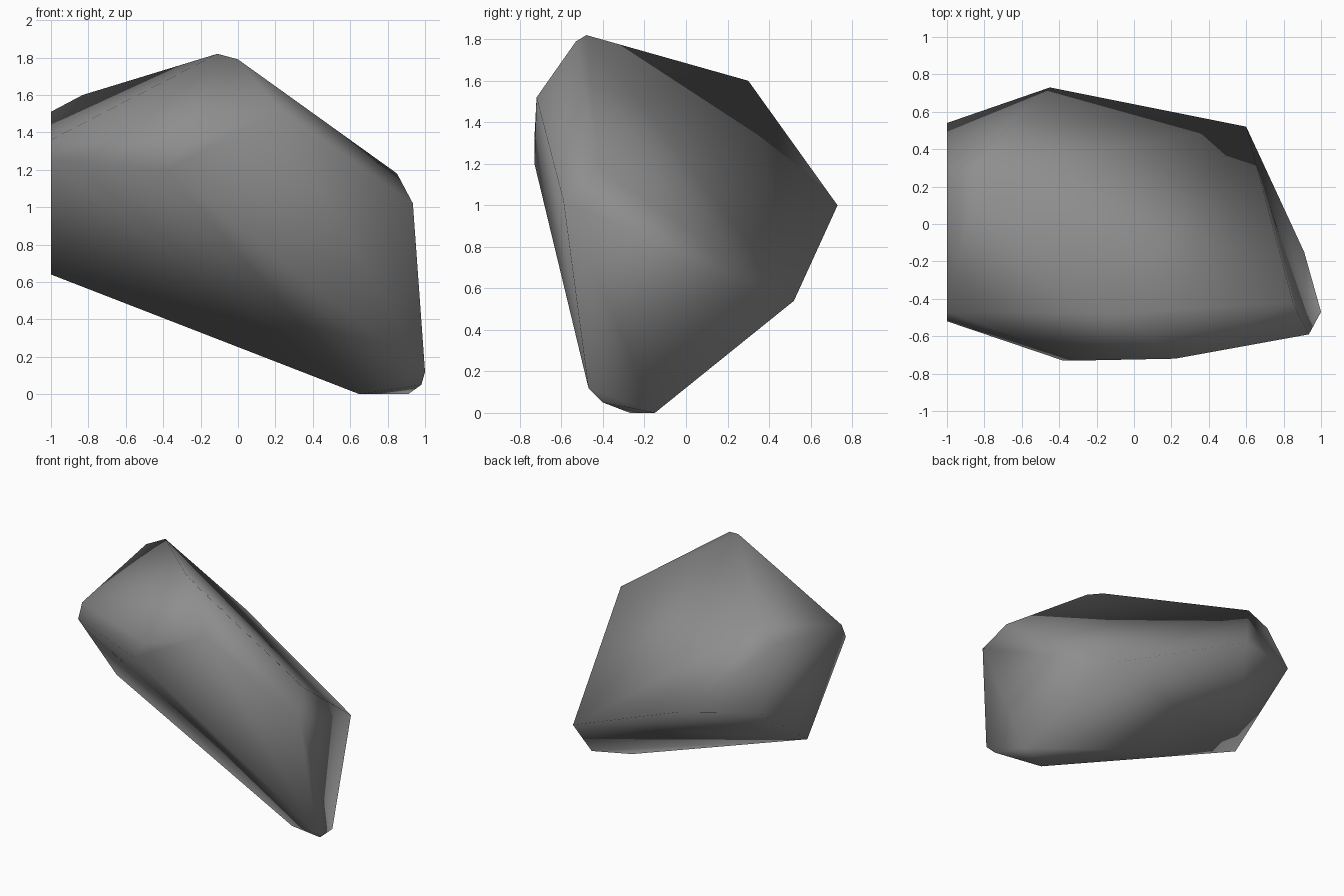
import bpy, bmesh

if "Cube" in bpy.data.objects:
    bpy.data.objects.remove(bpy.data.objects["Cube"])

# Corner points of the boulder, grouped by region
crown = [(-0.11, -0.48, 1.82), (0.0, -0.53, 1.79), (-0.83, 0.30, 1.60)]
left_cap = [(-1, 0.31, 1.51), (-1, 0.54, 1.07), (-1, -0.05, 0.64),
            (-1, -0.52, 1.25), (-1, -0.47, 1.36)]
front_ridge = [(0.22, -0.72, 1.52), (-0.28, -0.73, 1.33), (-0.38, -0.73, 1.20)]
back_ridge = [(-0.45, 0.73, 1.0), (0.60, 0.52, 0.54)]
right_end = [(0.85, -0.42, 1.18), (0.935, -0.59, 1.02), (1, -0.47, 0.12)]
foot = [(0.98, -0.40, 0.05), (0.91, -0.15, 0), (0.65, -0.27, 0)]

# Chiselled boulder: convex skin over the corners
bm = bmesh.new()
for co in crown + left_cap + front_ridge + back_ridge + right_end + foot:
    bm.verts.new(co)
hull = bmesh.ops.convex_hull(bm, input=bm.verts)
loose = [v for v in bm.verts if not v.link_faces]
bmesh.ops.delete(bm, geom=loose, context='VERTS')
bmesh.ops.recalc_face_normals(bm, faces=bm.faces)
for f in bm.faces:
    f.smooth = True
mesh = bpy.data.meshes.new("boulder")
bm.to_mesh(mesh)
bm.free()

# Plain grey stone
stone = bpy.data.materials.new("grey stone")
stone.diffuse_color = (0.27, 0.27, 0.27, 1)
stone.use_nodes = True
stone.node_tree.nodes["Principled BSDF"].inputs["Base Color"].default_value = stone.diffuse_color
mesh.materials.append(stone)
bpy.context.collection.objects.link(bpy.data.objects.new("boulder", mesh))
